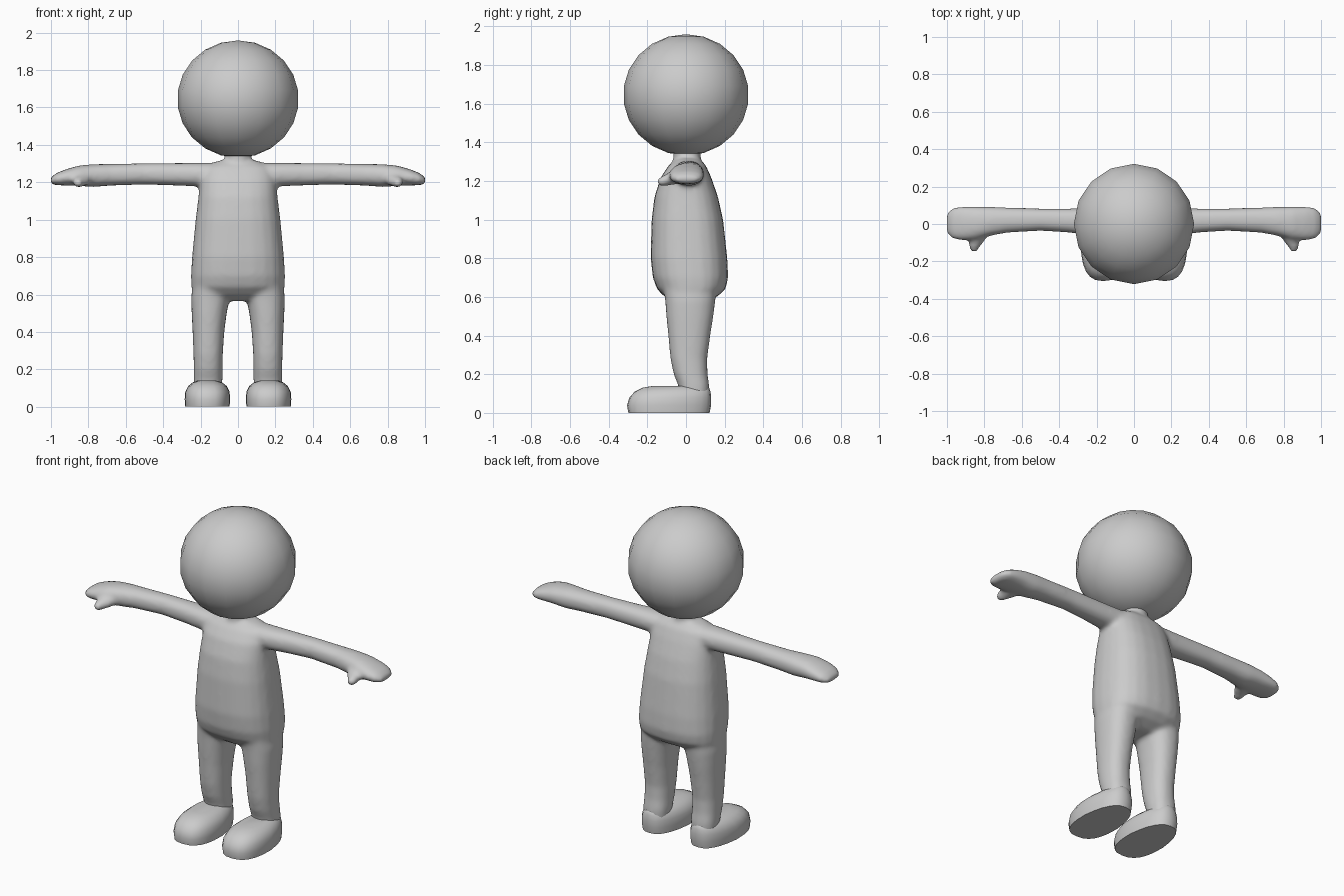
import bpy, bmesh
from math import cos, sin, tau

AXES = {'x': (0, 1, 2), 'y': (1, 0, 2), 'z': (2, 0, 1)}


def loft(bm, axis, rings, side=1, n=24, power=2.3, taper=0):
    """Closed tube through rings of (position, a0, a1, b0, b1) extents."""
    ip, ia, ib = AXES[axis]
    loops = []
    for pos, a0, a1, b0, b1 in rings:
        loop = []
        for i in range(n):
            c, s = cos(tau * i / n), sin(tau * i / n)
            c = abs(c) ** (2 / power) * (1 if c >= 0 else -1)
            s = abs(s) ** (2 / power) * (1 if s >= 0 else -1)
            p = [0, 0, 0]
            p[ip] = pos
            p[ia] = (a0 + a1) / 2 + (a1 - a0) / 2 * c * (1 - taper * max(0, s))
            p[ib] = (b0 + b1) / 2 + (b1 - b0) / 2 * s
            p[0] *= side
            loop.append(bm.verts.new(p))
        loops.append(loop)
    for l0, l1 in zip(loops, loops[1:]):
        for i in range(n):
            j = (i + 1) % n
            bm.faces.new((l0[i], l0[j], l1[j], l1[i]))
    bm.faces.new(loops[0])
    bm.faces.new(loops[-1])


def finish(bm, name):
    bmesh.ops.recalc_face_normals(bm, faces=bm.faces[:])
    me = bpy.data.meshes.new(name)
    bm.to_mesh(me)
    bm.free()
    ob = bpy.data.objects.new(name, me)
    bpy.context.collection.objects.link(ob)
    bpy.ops.object.select_all(action='DESELECT')
    ob.select_set(True)
    bpy.context.view_layer.objects.active = ob
    bpy.ops.object.shade_smooth_by_angle(angle=0.9)
    return ob


# Profiles
torso = [(0.565, -0.13, 0.13, -0.06, 0.09), (0.6, -0.225, 0.225, -0.11, 0.16),
         (0.64, -0.25, 0.25, -0.15, 0.205), (0.7, -0.252, 0.252, -0.172, 0.218),
         (0.8, -0.246, 0.246, -0.183, 0.214), (1.0, -0.227, 0.227, -0.178, 0.192),
         (1.12, -0.212, 0.212, -0.163, 0.165), (1.22, -0.203, 0.203, -0.13, 0.13),
         (1.28, -0.18, 0.18, -0.09, 0.103), (1.315, -0.11, 0.11, -0.05, 0.07)]
neck = [(1.27, -0.08, 0.08, -0.075, 0.085), (1.32, -0.07, 0.07, -0.065, 0.075),
        (1.37, -0.075, 0.075, -0.07, 0.08)]
arm = [(0.1, -0.07, 0.09, 1.17, 1.305), (0.22, -0.062, 0.085, 1.178, 1.304),
       (0.35, -0.046, 0.083, 1.183, 1.303), (0.5, -0.036, 0.083, 1.188, 1.302),
       (0.68, -0.047, 0.088, 1.182, 1.298), (0.77, -0.064, 0.093, 1.175, 1.297),
       (0.85, -0.083, 0.094, 1.18, 1.29), (0.92, -0.088, 0.094, 1.183, 1.27),
       (0.97, -0.08, 0.087, 1.184, 1.25), (1.003, -0.05, 0.055, 1.192, 1.225)]
thumb = [(-0.03, 0.77, 0.88, 1.185, 1.265), (-0.08, 0.79, 0.885, 1.178, 1.245),
         (-0.12, 0.822, 0.884, 1.172, 1.228), (-0.15, 0.838, 0.872, 1.178, 1.21)]
leg = [(0.05, 0.09, 0.232, -0.03, 0.118), (0.14, 0.083, 0.237, -0.04, 0.121),
       (0.2, 0.083, 0.237, -0.064, 0.112), (0.28, 0.081, 0.238, -0.081, 0.11),
       (0.4, 0.073, 0.243, -0.092, 0.126), (0.5, 0.06, 0.248, -0.102, 0.142),
       (0.58, 0.045, 0.251, -0.108, 0.152), (0.68, 0.04, 0.24, -0.12, 0.16)]
foot = [(0.0, 0.045, 0.282, -0.298, 0.122), (0.04, 0.042, 0.285, -0.305, 0.13),
        (0.08, 0.045, 0.282, -0.293, 0.13), (0.11, 0.06, 0.267, -0.265, 0.127),
        (0.13, 0.085, 0.242, -0.225, 0.12), (0.14, 0.115, 0.212, -0.17, 0.11)]

# Body: torso, neck, arms and legs blended into one skin
bm = bmesh.new()
loft(bm, 'z', torso, power=2.5)
loft(bm, 'z', neck, power=2)
for side in (1, -1):
    loft(bm, 'x', arm, side)
    loft(bm, 'y', thumb, side, power=2)
    loft(bm, 'z', leg, side)
body = finish(bm, "body")
rm = body.modifiers.new("blend", 'REMESH')
rm.mode = 'VOXEL'
rm.voxel_size = 0.012
rm.use_smooth_shade = True
sm = body.modifiers.new("soften", 'SMOOTH')
sm.factor = 0.5
sm.iterations = 10

# Feet with flat soles
for side, label in ((1, "left"), (-1, "right")):
    bm = bmesh.new()
    loft(bm, 'z', foot, side, power=2.6, taper=0.2)
    finish(bm, label + "_foot")

# Head
bm = bmesh.new()
bmesh.ops.create_uvsphere(bm, u_segments=16, v_segments=11, radius=0.325)
head = finish(bm, "head")
head.location = (0, 0, 1.645)
head.scale.z = 0.965
